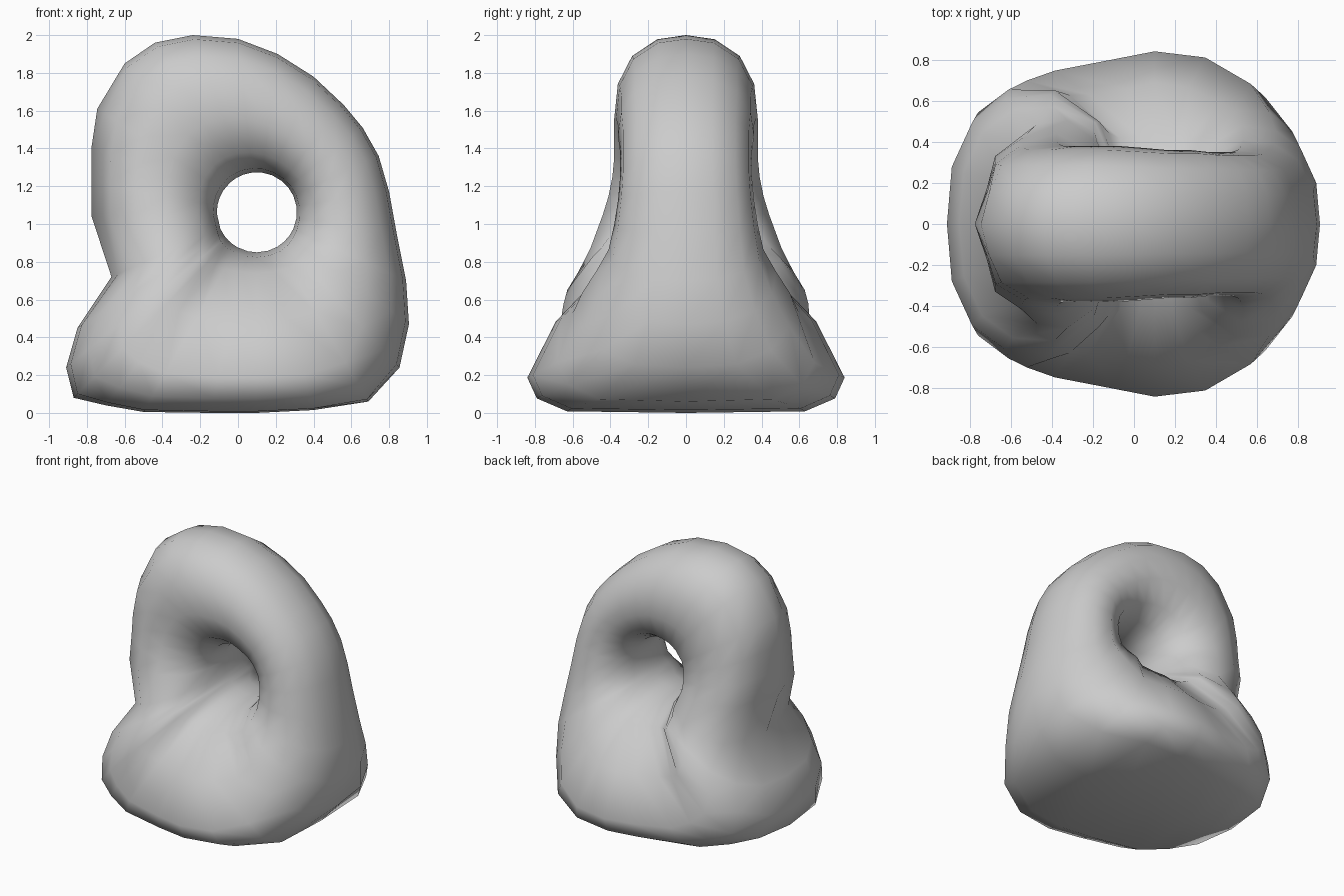
import bpy, bmesh
from mathutils import Vector

if "Cube" in bpy.data.objects:
    bpy.data.objects.remove(bpy.data.objects["Cube"])

# Centre and radius of the through hole (x, z)
HOLE = Vector((0.1, 1.062))
HOLE_R = 0.212

# Half sections from hole edge (0) to outer edge (1): (fraction, depth / max depth)
ROUND = [(0, 0), (.03, .42), (.15, .8), (.40, 1), (.65, .95), (.85, .75), (.97, .4), (1, 0)]
WEDGE = [(0, 0), (.03, .22), (.13, .53), (.43, .82), (.78, 1), (.91, .94), (.99, .75), (1, 0)]

# Stations around the loop: outline x, outline z, max half depth, wedge amount,
# and optionally how far the outer edge is pinched to a ridge
STATIONS = [
    (.80, 1.17, .36, 0), (.745, 1.36, .35, 0), (.66, 1.51, .35, 0), (.56, 1.63, .35, 0),
    (.40, 1.78, .36, 0), (.21, 1.90, .36, 0), (0, 1.98, .37, 0), (-.24, 2.0, .38, 0),
    (-.44, 1.96, .38, 0), (-.60, 1.85, .38, 0), (-.745, 1.61, .38, 0, .03),
    (-.775, 1.41, .39, 0, .06), (-.775, 1.22, .41, 0, .06), (-.775, 1.04, .44, 0, .06),
    (-.67, .72, .51, .05, .03), (-.85, .45, .58, .1), (-.91, .24, .64, .1),
    (-.87, .08, .68, .25), (-.70, .04, .71, .65), (-.50, .005, .75, .9),
    (-.15, 0, .80, 1), (.10, 0, .84, 1), (.40, .015, .81, 1), (.69, .06, .69, .75),
    (.855, .24, .57, .2), (.905, .47, .48, .05), (.89, .70, .41, 0), (.84, .95, .38, 0),
]


def section(x, z, depth, w, pinch=0):
    """Closed cross-section between the hole edge and one outline point."""
    outer = Vector((x, z))
    inner = HOLE + (outer - HOLE).normalized() * HOLE_R
    half = []
    for i, ((fa, ya), (fb, yb)) in enumerate(zip(ROUND, WEDGE)):
        f = fa + (fb - fa) * w - (pinch if i == 6 else 0)
        p = inner.lerp(outer, f)
        half.append((p.x, -depth * (ya + (yb - ya) * w), p.y))
    return half + [(px, -py, pz) for px, py, pz in half[-2:0:-1]]


# Body: flared base running into an upright loop
bm = bmesh.new()
rings = [[bm.verts.new(co) for co in section(*s)] for s in STATIONS]
for i, a in enumerate(rings):
    b = rings[(i + 1) % len(rings)]
    for j in range(len(a)):
        k = (j + 1) % len(a)
        bm.faces.new((a[j], a[k], b[k], b[j]))
bmesh.ops.recalc_face_normals(bm, faces=bm.faces)
for f in bm.faces:
    f.smooth = True

mesh = bpy.data.meshes.new("looped_weight")
bm.to_mesh(mesh)
bm.free()
bpy.context.collection.objects.link(bpy.data.objects.new("looped_weight", mesh))
